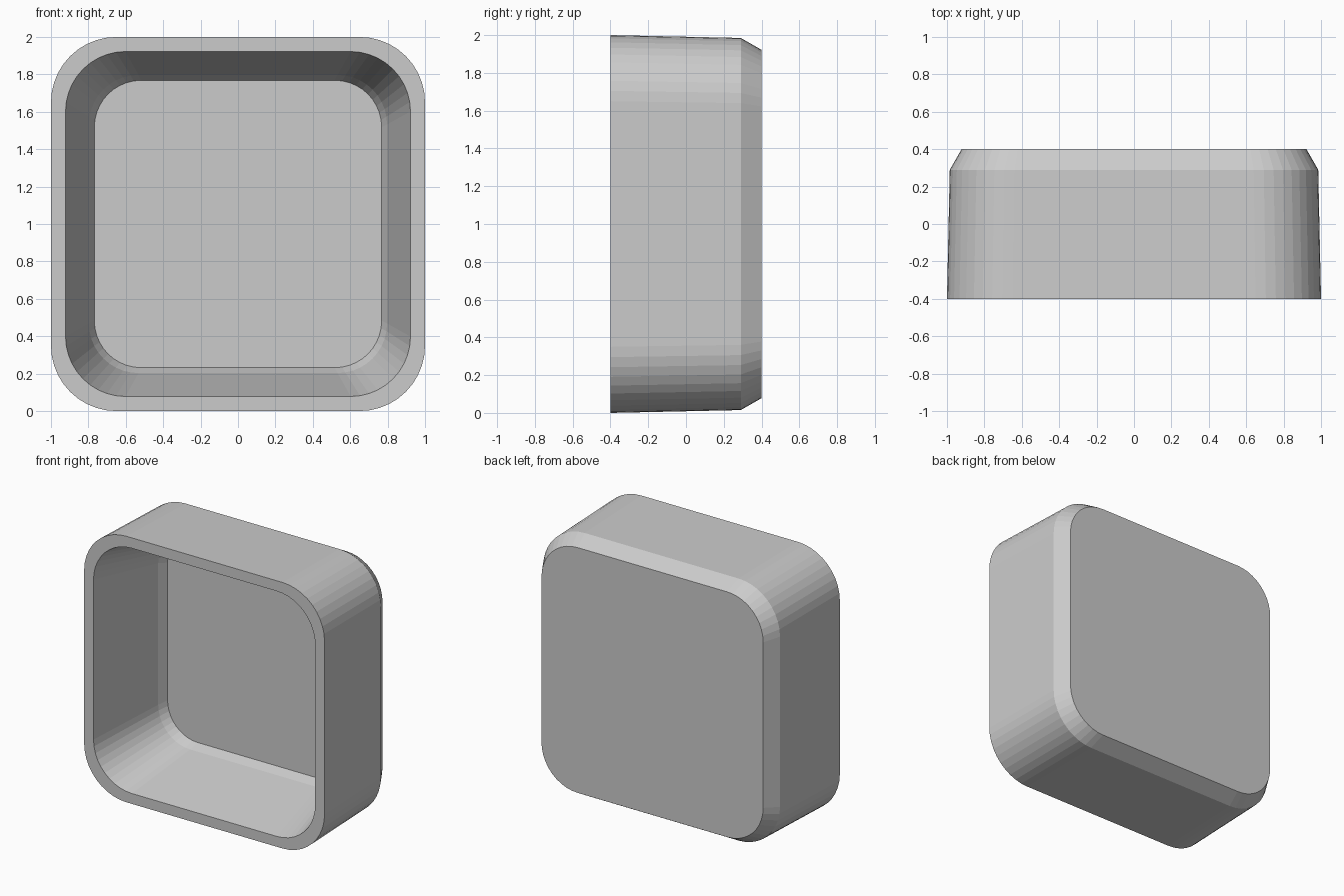
import bpy, bmesh
from math import sin, cos, pi

if "Cube" in bpy.data.objects:
    bpy.data.objects.remove(bpy.data.objects["Cube"])

SEG = 10  # flat facets per rounded corner


def rounded_ring(bm, y, half, r):
    """Rounded square loop in the XZ plane, centred on z = 1."""
    verts = []
    c = half - r
    for k, (sx, sz) in enumerate([(1, 1), (-1, 1), (-1, -1), (1, -1)]):
        for i in range(SEG + 1):
            a = (k + i / SEG) * pi / 2
            verts.append(bm.verts.new((sx * c + r * cos(a), y, 1 + sz * c + r * sin(a))))
    return verts


# (depth y, half width, corner radius): back face, outer wall, rim, tapered cavity, cavity floor
PROFILE = [
    (0.40, 0.922, 0.30),
    (0.29, 0.985, 0.345),
    (-0.40, 1.00, 0.35),
    (-0.40, 0.922, 0.32),
    (0.19, 0.797, 0.265),
    (0.26, 0.768, 0.25),
]

bm = bmesh.new()
rings = [rounded_ring(bm, *p) for p in PROFILE]
n = len(rings[0])
for a, b in zip(rings, rings[1:]):
    for i in range(n):
        j = (i + 1) % n
        bm.faces.new((a[i], a[j], b[j], b[i]))
bm.faces.new(rings[0])
bm.faces.new(rings[-1])
bmesh.ops.recalc_face_normals(bm, faces=bm.faces[:])

# Open-fronted rounded box
mesh = bpy.data.meshes.new("open_box")
bm.to_mesh(mesh)
bm.free()
bpy.context.collection.objects.link(bpy.data.objects.new("open_box", mesh))
